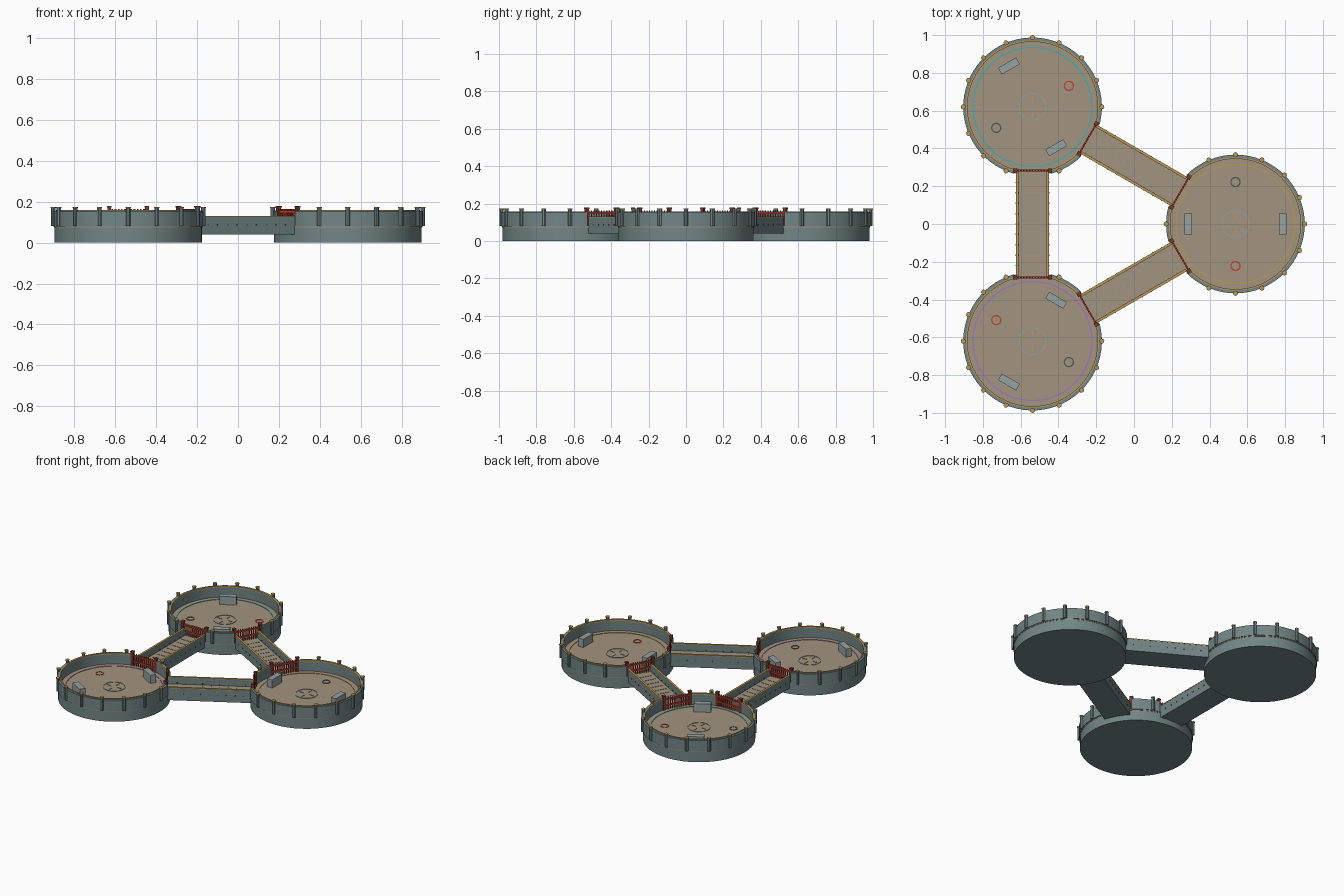
import bpy, bmesh, math
from mathutils import Matrix, Vector

if "Cube" in bpy.data.objects:
    bpy.data.objects.remove(bpy.data.objects["Cube"])

def mat(name, rgb):
    m = bpy.data.materials.new(name)
    m.diffuse_color = (*rgb, 1)
    m.use_nodes = True
    m.node_tree.nodes["Principled BSDF"].inputs["Base Color"].default_value = m.diffuse_color
    return m

SLATE = mat("slate", (0.17, 0.235, 0.235))
PALE = mat("pale_stone", (0.30, 0.36, 0.355))
FLOOR = mat("taupe_floor", (0.36, 0.295, 0.215))
GOLD = mat("gold", (0.50, 0.32, 0.10))
RED = mat("gate_red", (0.55, 0.05, 0.03))
MAROON = mat("dark_red", (0.20, 0.04, 0.03))
DARK = mat("dark_grey", (0.08, 0.10, 0.11))
TEAL = mat("teal", (0.06, 0.42, 0.40))
VIOLET = mat("violet", (0.36, 0.18, 0.50))

def finish(name, bm, material, frame, smooth=False):
    bm.transform(frame)
    bmesh.ops.recalc_face_normals(bm, faces=bm.faces)
    me = bpy.data.meshes.new(name)
    bm.to_mesh(me)
    bm.free()
    me.materials.append(material)
    ob = bpy.data.objects.new(name, me)
    bpy.context.collection.objects.link(ob)
    if smooth:
        bpy.ops.object.select_all(action='DESELECT')
        ob.select_set(True)
        bpy.context.view_layer.objects.active = ob
        bpy.ops.object.shade_smooth_by_angle(angle=math.radians(30))
    return ob

def add_box(bm, x, y, z0, z1, sx, sy, turn=0.0):
    m = (Matrix.Translation((x, y, (z0 + z1) / 2)) @ Matrix.Rotation(turn, 4, 'Z')
         @ Matrix.Diagonal((sx, sy, z1 - z0, 1)))
    bmesh.ops.create_cube(bm, size=1, matrix=m)

def add_cyl(bm, x, y, z0, z1, r, n=8):
    bmesh.ops.create_cone(bm, cap_ends=True, segments=n, radius1=r, radius2=r, depth=z1 - z0,
                          matrix=Matrix.Translation((x, y, (z0 + z1) / 2)))

def add_arc(bm, r0, r1, z0, z1, a0=0, a1=360, n=64, x=0, y=0):
    """Rectangular profile swept round an arc, in degrees."""
    full = a1 - a0 >= 360
    loops = []
    for i in range(n if full else n + 1):
        a = math.radians(a0 + (a1 - a0) * i / n)
        c, s = math.cos(a), math.sin(a)
        loops.append([bm.verts.new((x + r * c, y + r * s, z))
                      for r, z in ((r0, z0), (r1, z0), (r1, z1), (r0, z1))])
    for i in range(n):
        p, q = loops[i], loops[(i + 1) % len(loops)]
        for k in range(4):
            bm.faces.new((p[k], p[(k + 1) % 4], q[(k + 1) % 4], q[k]))
    if not full:
        bm.faces.new(loops[0])
        bm.faces.new(loops[-1])

CX, CY = 0.537, 0.62
FZ = 0.08            # deck level
PAINT = FZ + 0.003   # top of floor markings
GAP = 15.3           # half angle of a bridge opening

def arena(tag, x, y, turn, ring):
    frame = Matrix.Translation((x, y, 0)) @ Matrix.Rotation(math.radians(turn), 4, 'Z')

    # drum and deck
    bm = bmesh.new()
    add_cyl(bm, 0, 0, 0, 0.075, 0.361, 64)
    finish(tag + "_base", bm, SLATE, frame, True)
    bm = bmesh.new()
    add_cyl(bm, 0, 0, 0.073, FZ, 0.363, 64)
    finish(tag + "_floor", bm, FLOOR, frame, True)

    # parapet with two bridge openings, and its trim
    spans = ((150 + GAP, 210 - GAP, 6), (210 + GAP, 510 - GAP, 48))
    wall, trim = bmesh.new(), bmesh.new()
    for a0, a1, n in spans:
        add_arc(wall, 0.347, 0.367, 0.078, 0.155, a0, a1, n)
        add_arc(trim, 0.345, 0.353, 0.15, 0.159, a0, a1, n)
    finish(tag + "_wall", wall, SLATE, frame, True)
    finish(tag + "_wall_trim", trim, GOLD, frame, True)

    # sixteen posts, left out at the openings
    posts, caps = bmesh.new(), bmesh.new()
    for i in range(16):
        local = (i * 22.5 - turn) % 360
        if min(abs(local - 150), abs(local - 210)) < 18:
            continue
        a = math.radians(local)
        px, py = 0.367 * math.cos(a), 0.367 * math.sin(a)
        add_cyl(posts, px, py, FZ, 0.169, 0.0115)
        add_cyl(caps, px, py, 0.169, 0.175, 0.0135)
    finish(tag + "_posts", posts, SLATE, frame)
    finish(tag + "_post_caps", caps, GOLD, frame)

    # cover blocks
    bm = bmesh.new()
    for s in (-1, 1):
        add_box(bm, s * 0.25, 0, FZ, 0.138, 0.04, 0.11)
    finish(tag + "_cover_blocks", bm, PALE, frame)

    # floor markings
    for name, r, w, m, py in (("boundary_ring", 0.315, 0.007, ring, 0),
                              ("centre_ring", 0.071, 0.005, PALE, 0),
                              ("red_marker", 0.024, 0.007, RED, -0.222),
                              ("dark_marker", 0.024, 0.007, DARK, 0.222)):
        bm = bmesh.new()
        add_arc(bm, r - w / 2, r + w / 2, FZ - 0.001, PAINT, n=64 if r > 0.2 else 24, y=py)
        finish(tag + "_" + name, bm, m, frame)
    bm = bmesh.new()
    for i in range(4):
        a = math.radians(i * 90 - turn)
        add_box(bm, 0.04 * math.cos(a), 0.04 * math.sin(a), FZ - 0.001, PAINT, 0.03, 0.004, a)
    finish(tag + "_centre_cross", bm, GOLD, frame)

def bridge(tag, p, q):
    mid = (p + q) / 2
    d = q - p
    frame = Matrix.Translation((mid.x, mid.y, 0)) @ Matrix.Rotation(math.atan2(d.y, d.x), 4, 'Z')

    # body and walkway
    bm = bmesh.new()
    add_box(bm, 0, 0, 0.04, 0.076, 0.565, 0.174)
    for s in (-1, 1):
        add_box(bm, 0, s * 0.081, 0.07, 0.125, 0.565, 0.012)
    finish(tag + "_body", bm, SLATE, frame)
    bm = bmesh.new()
    add_box(bm, 0, 0, 0.074, FZ, 0.565, 0.15)
    finish(tag + "_walkway", bm, FLOOR, frame)

    # handrails, deck seams and side studs
    rails, seams, studs = bmesh.new(), bmesh.new(), bmesh.new()
    for s in (-1, 1):
        add_box(rails, 0, s * 0.081, 0.125, 0.131, 0.565, 0.014)
    for i in range(-4, 5):
        add_box(seams, i * 0.055, 0, FZ - 0.001, FZ + 0.002, 0.003, 0.115)
        for s in (-1, 1):
            add_box(studs, i * 0.055, s * 0.081, 0.083, 0.09, 0.007, 0.017)
    finish(tag + "_rails", rails, GOLD, frame)
    finish(tag + "_seams", seams, PALE, frame)
    finish(tag + "_studs", studs, DARK, frame)

    # picket gate at each end
    bars, gateposts = bmesh.new(), bmesh.new()
    for e in (-0.283, 0.283):
        for z in (0.105, 0.146):
            add_box(bars, e, 0, z, z + 0.01, 0.009, 0.18)
        for i in range(11):
            add_cyl(bars, e, (i - 5) * 0.0155, FZ, 0.164, 0.0042, 6)
        for s in (-1, 1):
            add_box(gateposts, e, s * 0.092, 0.075, 0.172, 0.018, 0.018)
            add_box(gateposts, e, s * 0.092, 0.172, 0.18, 0.022, 0.022)
    finish(tag + "_gates", bars, RED, frame)
    finish(tag + "_gate_posts", gateposts, MAROON, frame)

centres = [Vector((CX, 0)), Vector((-CX, CY)), Vector((-CX, -CY))]
tags = ("east", "north", "south")
for i, (tag, ring) in enumerate(zip(tags, (GOLD, TEAL, VIOLET))):
    arena(tag + "_arena", centres[i].x, centres[i].y, i * 120, ring)
    bridge(tag + "_bridge", centres[i], centres[(i + 1) % 3])
